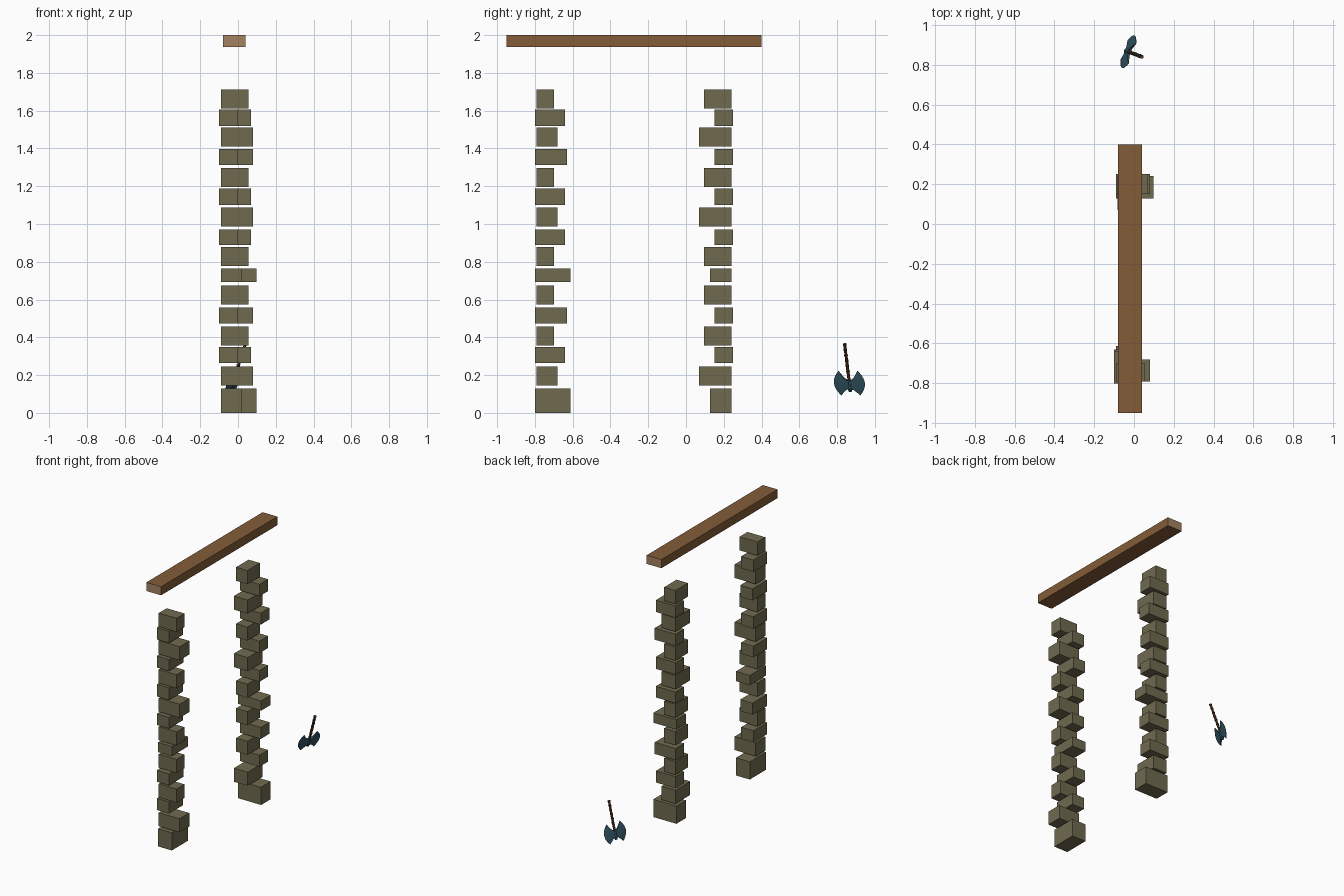
import bpy, bmesh, math
from mathutils import Vector, Matrix

if "Cube" in bpy.data.objects:
    bpy.data.objects.remove(bpy.data.objects["Cube"])


def material(name, r, g, b):
    m = bpy.data.materials.new(name)
    lin = [((c / 255 + 0.055) / 1.055) ** 2.4 for c in (r, g, b)]
    m.diffuse_color = (*lin, 1)
    m.use_nodes = True
    m.node_tree.nodes["Principled BSDF"].inputs["Base Color"].default_value = m.diffuse_color
    return m


STONE = material("stone", 112, 106, 79)
WOOD = material("beam wood", 131, 92, 56)
END = material("cut wood end", 163, 130, 97)
STEEL = material("blue steel", 50, 84, 99)
HAFT = material("haft wood", 98, 64, 40)
WRAP = material("dark wrap", 58, 42, 34)


def make(name, bm, *mats):
    bmesh.ops.recalc_face_normals(bm, faces=bm.faces)
    me = bpy.data.meshes.new(name)
    bm.to_mesh(me)
    bm.free()
    for m in mats:
        me.materials.append(m)
    ob = bpy.data.objects.new(name, me)
    bpy.context.collection.objects.link(ob)
    return ob


def add_box(bm, x0, x1, y0, y1, z0, z1):
    mat = Matrix.Translation(((x0 + x1) / 2, (y0 + y1) / 2, (z0 + z1) / 2))
    mat = mat @ Matrix.Diagonal((x1 - x0, y1 - y0, z1 - z0, 1))
    bmesh.ops.create_cube(bm, size=1, matrix=mat)


# Quoin stones of the near pillar: kind -> x start, x end, y start, y end
KINDS = {
    "A": (-0.09, 0.022, -0.80, -0.612),
    "B": (-0.09, 0.08, -0.792, -0.68),
    "C": (-0.10, 0.00, -0.80, -0.64),
    "D": (-0.09, 0.055, -0.792, -0.70),
    "E": (-0.10, 0.00, -0.80, -0.63),
}
ORDER = "ABCDEDADCBCDEBCD"
LEVELS = [(0, .13), (.145, .245), (.265, .35), (.357, .457), (.472, .557),
          (.575, .675), (.693, .765), (.777, .877), (.89, .972), (.987, 1.087),
          (1.10, 1.188), (1.197, 1.297), (1.312, 1.397), (1.41, 1.51),
          (1.518, 1.605), (1.612, 1.712)]

near, far = bmesh.new(), bmesh.new()
for kind, (z0, z1) in zip(ORDER, LEVELS):
    x0, x1, y0, y1 = KINDS[kind]
    add_box(near, x0, x1, y0, y1, z0, z1)
    # far pillar is the same stack turned a quarter turn
    add_box(far, y0 + 0.71, y1 + 0.71, 0.15 - x1, 0.15 - x0, z0, z1)
make("near_stone_pillar", near, STONE)
make("far_stone_pillar", far, STONE)

# Lintel beam with pale cut ends
bm = bmesh.new()
add_box(bm, -0.08, 0.04, -0.95, 0.40, 1.937, 2.0)
bm.normal_update()
for f in bm.faces:
    f.material_index = 1 if abs(f.normal.y) > 0.9 else 0
make("lintel_beam", bm, WOOD, END)

# Leaning axe frame: local Y runs across the blades, local Z up the haft
u = Vector((0.08, -0.03, 0.245)).normalized()
v = Vector((0.35, 0.94, 0.0))
v = (v - u * v.dot(u)).normalized()
n = v.cross(u)
FRAME = Matrix.Translation((-0.031, 0.866, 0.15)) @ Matrix((n, v, u)).transposed().to_4x4()


def add_rod(bm, t0, t1, r0, r1, sides=8, index=0):
    res = bmesh.ops.create_cone(bm, cap_ends=True, segments=sides, radius1=r0,
                                radius2=r1, depth=t1 - t0,
                                matrix=Matrix.Translation((0, 0, (t0 + t1) / 2)))
    for f in {f for vert in res["verts"] for f in vert.link_faces}:
        f.material_index = index


# Haft with wrapped bands
bm = bmesh.new()
add_rod(bm, -0.03, 0.229, 0.009, 0.008)
for t in (0.07, 0.10, 0.13, 0.16, 0.19, 0.22):
    add_rod(bm, t, t + 0.009, 0.0102, 0.0102, index=1)
make("axe_haft", bm, HAFT, WRAP).matrix_world = FRAME

# Steel socket around the haft
bm = bmesh.new()
add_rod(bm, -0.024, 0.026, 0.0135, 0.0125)
add_rod(bm, -0.04, -0.024, 0.008, 0.0135)
make("axe_socket", bm, STEEL).matrix_world = FRAME


def add_blade(bm, side, rows=10):
    """Fan-shaped blade, thick at the socket and thin at the curved edge."""
    cols = [(0, .008), (.35, .0065), (.7, .0045), (1, .0008)]
    faces = {}
    for sgn in (-1, 1):
        grid = []
        for i in range(rows + 1):
            k = 2 * i / rows - 1
            se, te = 0.087 - 0.034 * k * k, 0.008 + 0.069 * k
            line = []
            for f, thick in cols:
                s = 0.006 + (se - 0.006) * f
                w = f ** 1.6
                t = 0.022 * k * (1 - w) + te * w
                line.append(bm.verts.new((sgn * thick, side * s, t)))
            grid.append(line)
        for a, b in zip(grid, grid[1:]):
            for j in range(len(cols) - 1):
                bm.faces.new((a[j], a[j + 1], b[j + 1], b[j]))
        faces[sgn] = grid
    # close the rim between the two sides
    def rim(g):
        return g[0] + [r[-1] for r in g[1:]] + g[-1][-2::-1] + [r[0] for r in g[-2:0:-1]]
    p, q = rim(faces[-1]), rim(faces[1])
    for i in range(len(p)):
        j = (i + 1) % len(p)
        bm.faces.new((p[i], p[j], q[j], q[i]))


for name, side in (("axe_blade_left", -1), ("axe_blade_right", 1)):
    bm = bmesh.new()
    add_blade(bm, side)
    make(name, bm, STEEL).matrix_world = FRAME
